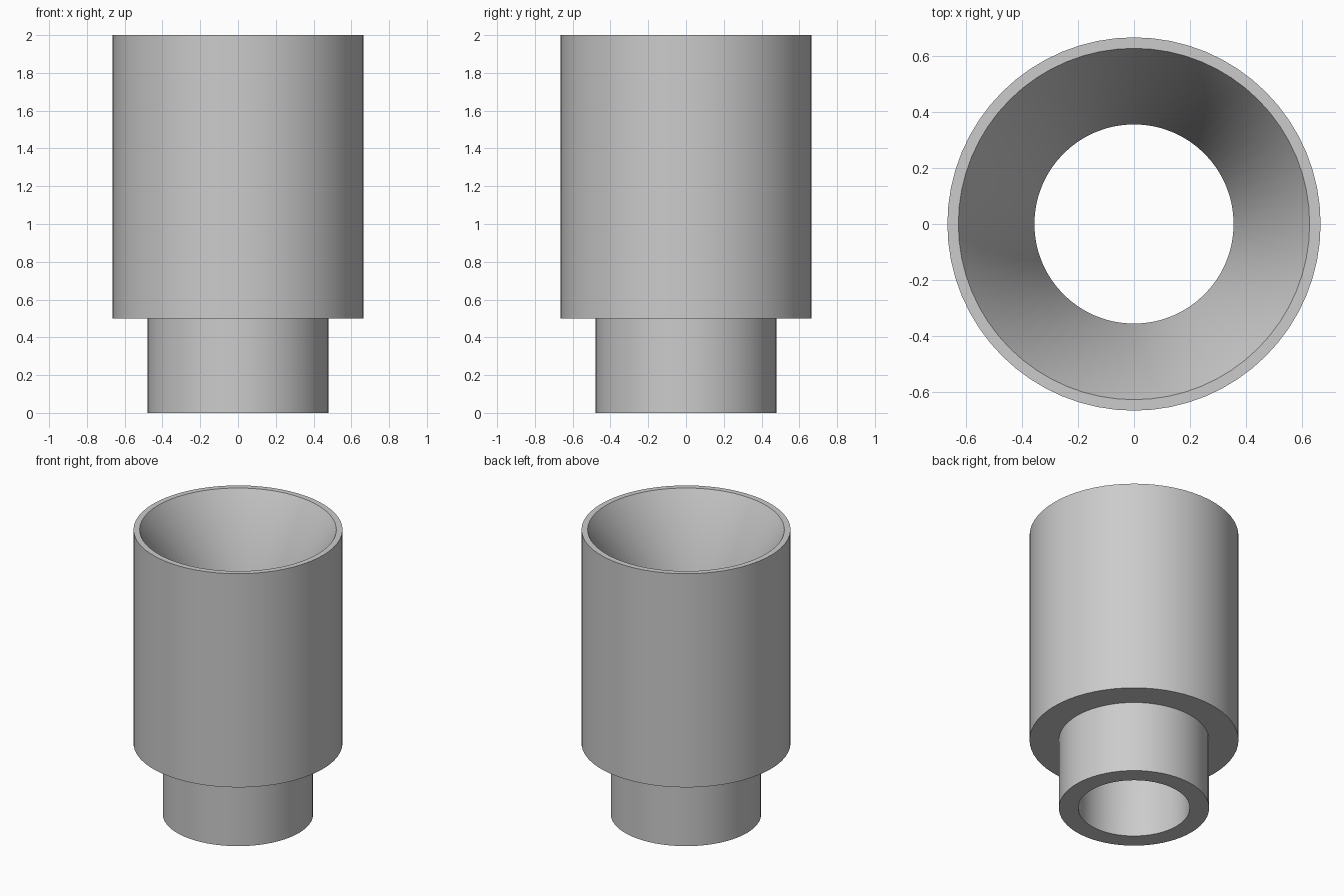
import bpy
import bmesh
import math

cube = bpy.data.objects.get("Cube")
if cube:
    bpy.data.objects.remove(cube, do_unlink=True)

SEGMENTS = 64

# Plain grey finish
grey = bpy.data.materials.new("plain_grey")
grey.use_nodes = True
colour = (0.6, 0.6, 0.6, 1.0)
grey.diffuse_color = colour
grey.node_tree.nodes["Principled BSDF"].inputs["Base Color"].default_value = colour


def lathe(name, profile, material):
    """Revolve a closed (radius, height) profile around the z axis."""
    bm = bmesh.new()
    verts = [bm.verts.new((r, 0, z)) for r, z in profile]
    edges = [bm.edges.new((v, verts[(i + 1) % len(verts)])) for i, v in enumerate(verts)]
    bmesh.ops.spin(bm, geom=verts + edges, cent=(0, 0, 0), axis=(0, 0, 1),
                   angle=math.tau, steps=SEGMENTS, use_merge=True)
    bmesh.ops.remove_doubles(bm, verts=bm.verts, dist=0.0001)
    bmesh.ops.recalc_face_normals(bm, faces=bm.faces)
    mesh = bpy.data.meshes.new(name)
    bm.to_mesh(mesh)
    bm.free()
    mesh.materials.append(material)
    obj = bpy.data.objects.new(name, mesh)
    bpy.context.collection.objects.link(obj)
    bpy.ops.object.select_all(action="DESELECT")
    obj.select_set(True)
    bpy.context.view_layer.objects.active = obj
    bpy.ops.object.shade_smooth_by_angle(angle=math.radians(30))
    return obj


# Stepped body: neck, shoulder, wide cup, rim, short tapered mouth and straight bore
lathe("funnel_sleeve", [
    (0.355, 0.0), (0.478, 0.0),
    (0.478, 0.5), (0.665, 0.5),
    (0.665, 2.0), (0.626, 2.0),
    (0.355, 1.5),
], grey)
